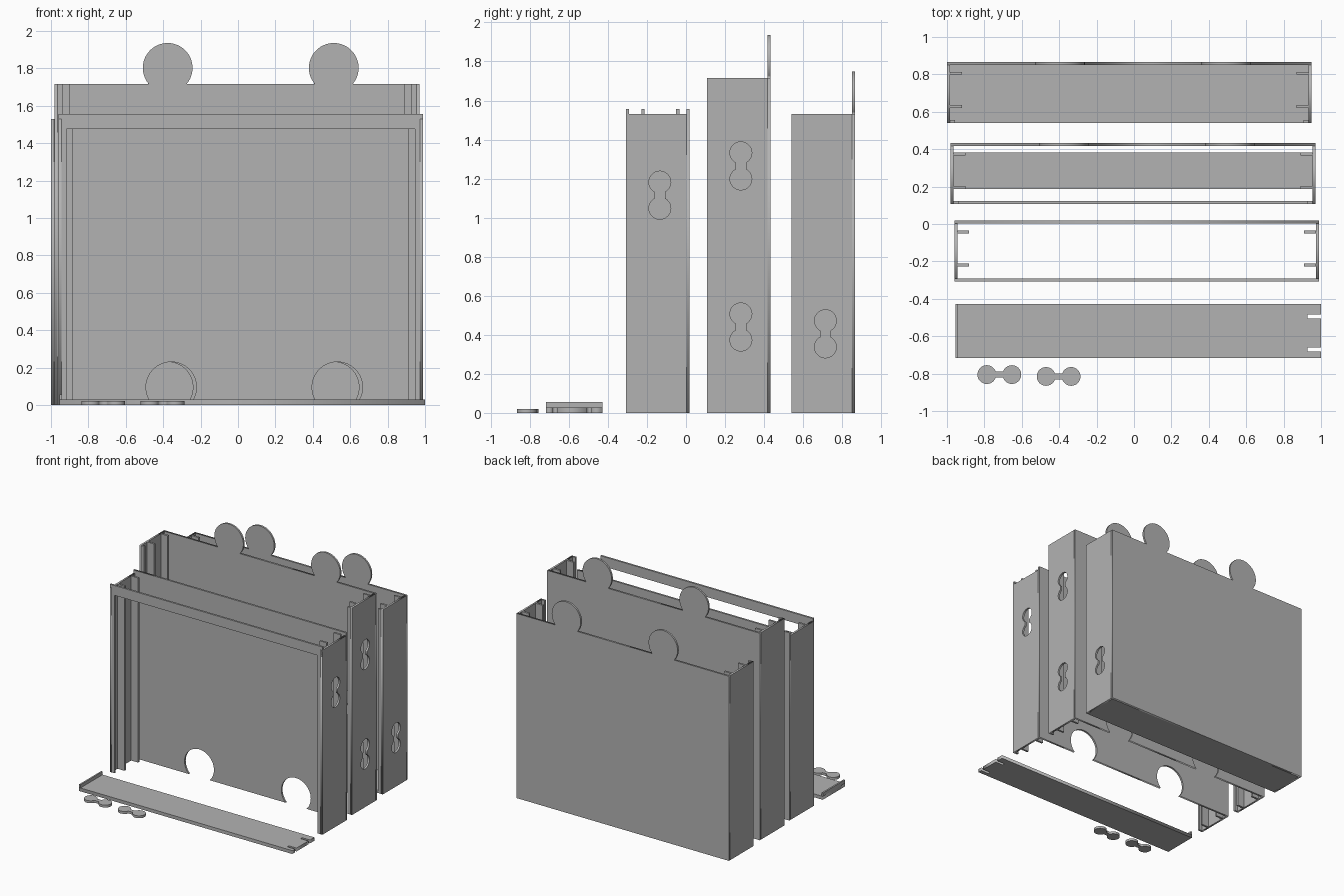
import bpy, math

if "Cube" in bpy.data.objects:
    bpy.data.objects.remove(bpy.data.objects["Cube"])

grey = bpy.data.materials.new("mid grey")
grey.diffuse_color = (0.45, 0.45, 0.45, 1)
grey.use_nodes = True
grey.node_tree.nodes["Principled BSDF"].inputs["Base Color"].default_value = grey.diffuse_color
T = 0.016                      # wall thickness
TABS = (-0.371, 0.517)         # tab offsets from a unit's centre


def box(name, x, y, z):
    """Block given by its (min, max) on each axis."""
    bpy.ops.mesh.primitive_cube_add(size=1)
    o = bpy.context.object
    o.name = name
    o.location = [(a + b) / 2 for a, b in (x, y, z)]
    o.scale = [b - a for a, b in (x, y, z)]
    bpy.ops.object.transform_apply(location=True, rotation=False, scale=True)
    o.data.materials.append(grey)
    return o


def plate(name, outlines, thick, loc, rot=(0, 0, 0)):
    """Flat plate from closed outlines; inner outlines become holes."""
    c = bpy.data.curves.new(name, 'CURVE')
    c.dimensions = '2D'
    c.fill_mode = 'BOTH'
    c.extrude = thick / 2
    for pts in outlines:
        s = c.splines.new('POLY')
        s.points.add(len(pts) - 1)
        for p, (u, v) in zip(s.points, pts):
            p.co = (u, v, 0, 1)
        s.use_cyclic_u = True
    o = bpy.data.objects.new(name, c)
    bpy.context.collection.objects.link(o)
    o.location, o.rotation_euler = loc, rot
    bpy.ops.object.select_all(action='DESELECT')
    o.select_set(True)
    bpy.context.view_layer.objects.active = o
    bpy.ops.object.convert(target='MESH')
    o = bpy.context.object
    o.data.materials.clear()
    o.data.materials.append(grey)
    return o


def arc(cu, cv, r, a0, a1, n=40):
    return [(cu + r * math.cos(a0 + (a1 - a0) * i / n),
             cv + r * math.sin(a0 + (a1 - a0) * i / n)) for i in range(n + 1)]


def dumbbell(cu, cv, half, r, neck, vertical):
    """Two discs joined by a narrow neck."""
    a = math.asin(neck / r)
    pts = (arc(half, 0, r, -math.pi + a, math.pi - a)
           + arc(-half, 0, r, a, 2 * math.pi - a))
    if vertical:
        pts = [(-v, u) for u, v in pts]
    return [(cu + u, cv + v) for u, v in pts]


def back_outline(w, top, tabs, notches):
    """Back wall profile with round tabs on top and round notches below."""
    h, pts = w / 2, [(-w / 2, 0)]
    if notches:
        r, cz = 0.135, 0.095
        a = math.asin(cz / r)
        for t in TABS:
            pts += arc(t, cz, r, math.pi + a, -a)
    pts += [(h, 0), (h, top)]
    if tabs:
        r, cz = 0.133, 0.086
        a = math.asin(cz / r)
        for t in reversed(TABS):
            pts += arc(t, top + cz, r, -a, math.pi + a)
    return pts + [(-h, top)]


def unit(name, x0, y0, side_top, back_top, holes, tabs, notches):
    """Open-fronted case: back, two sides, front lips and four rails."""
    w, d = 1.95, 0.325
    x1, y1 = x0 + w, y0 + d
    plate(name + "_back_wall", [back_outline(w, back_top, tabs, notches)], T,
          (x0 + w / 2, y1 - T / 2, 0), (math.pi / 2, 0, 0))
    rect = [(y0, 0), (y1 - T, 0), (y1 - T, side_top), (y0, side_top)]
    cuts = [dumbbell(y0 + 0.173, z, 0.067, 0.056, 0.026, True) for z in holes]
    for side, x, s, cut in (("left", x0, 1, []), ("right", x1, -1, cuts)):
        plate(f"{name}_{side}_wall", [rect] + cut, T, (x + s * T / 2, 0, 0),
              (math.pi / 2, 0, math.pi / 2))
        top = back_top if side == "right" else side_top
        box(f"{name}_{side}_lip", sorted((x + s * T, x + s * 0.043)),
            (y0, y0 + T), (0, side_top))
        for i, ry in enumerate((0.079, 0.257)):
            box(f"{name}_{side}_rail_{i + 1}", sorted((x + s * T, x + s * 0.08)),
                (y0 + ry, y0 + ry + T), (0, top))


# Bottom unit with a closed floor
unit("bottom_unit", -1.0, 0.541, 1.53, 1.53, [0.405], True, False)
box("bottom_unit_floor", (-1.0 + T, 0.95 - T), (0.541, 0.85), (0, T))

# Middle unit with a brace bar and shelf at mid height
unit("middle_unit", -0.98, 0.108, 1.716, 1.716, [0.44, 1.265], True, True)
box("middle_unit_front_bar", (-0.98 + T, 0.97 - T), (0.108, 0.124), (0.82, 0.90))
box("middle_unit_shelf", (-0.98 + T, 0.97 - T), (0.187, 0.381), (0.85, 0.866))

# Top unit with a bar across the front
unit("top_unit", -0.961, -0.307, 1.53, 1.556, [1.115], False, True)
box("top_unit_front_bar", (-0.961, 0.989), (-0.307, -0.291), (1.475, 1.556))

# Sliding lid: slotted plate with a raised end
s = 0.928
plate("lid_plate", [[(-0.955, -0.717), (1.0, -0.717),
                     (1.0, -0.682), (s, -0.682), (s, -0.661), (1.0, -0.661),
                     (1.0, -0.506), (s, -0.506), (s, -0.485), (1.0, -0.485),
                     (1.0, -0.428), (-0.955, -0.428)]], 0.028, (0, 0, 0.014))
box("lid_end", (-0.955, -0.942), (-0.717, -0.428), (0.028, 0.055))

# Loose connectors
for i, (x, y) in enumerate(((-0.72, -0.805), (-0.403, -0.815))):
    plate(f"connector_{i + 1}", [dumbbell(x, y, 0.067, 0.05, 0.017, False)],
          0.02, (0, 0, 0.01))
